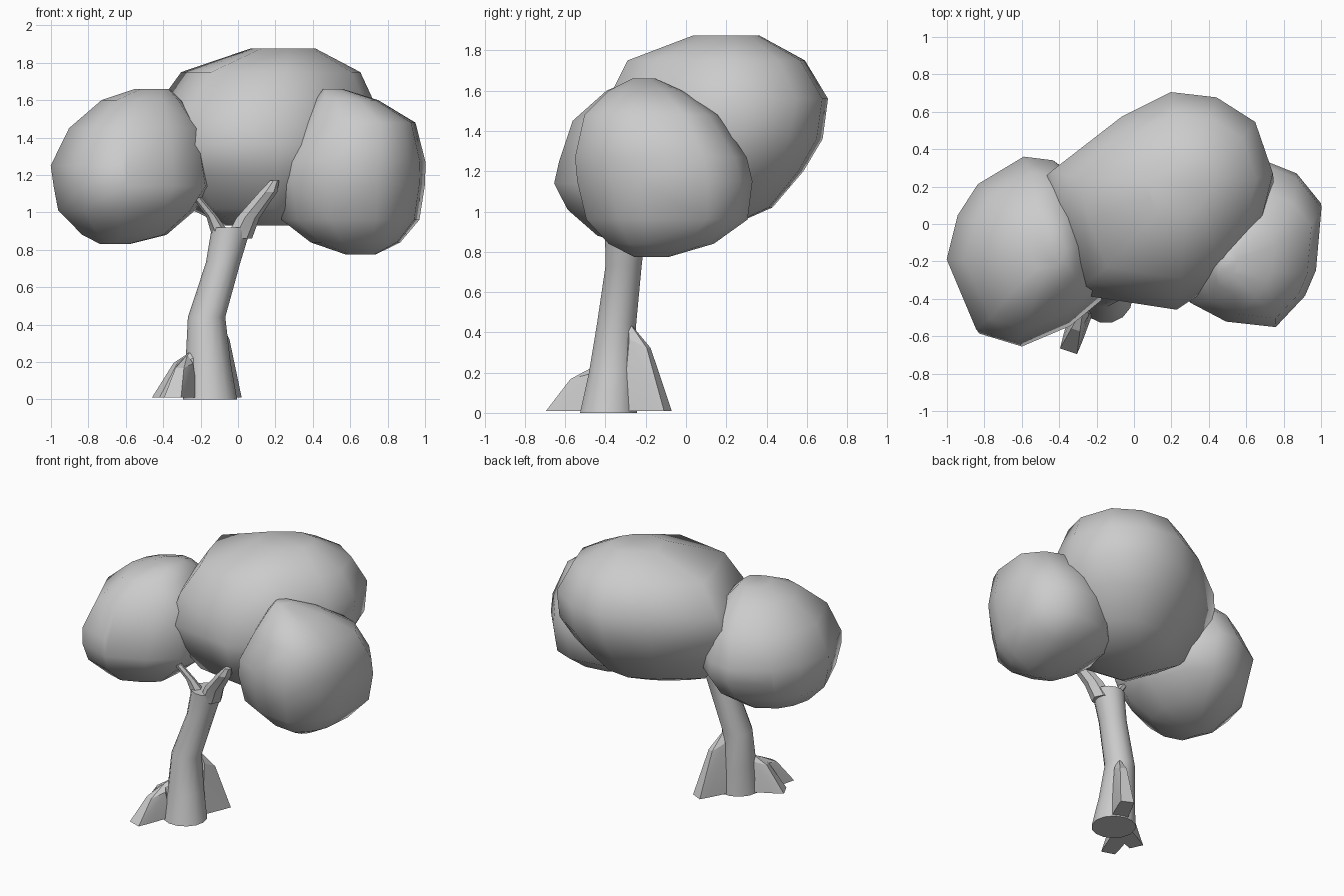
import bpy, bmesh, math
from mathutils import Vector


def finish(name, bm, angle):
    bmesh.ops.recalc_face_normals(bm, faces=bm.faces)
    me = bpy.data.meshes.new(name)
    bm.to_mesh(me)
    bm.free()
    me.shade_smooth()
    me.set_sharp_from_angle(angle=math.radians(angle))
    ob = bpy.data.objects.new(name, me)
    bpy.context.collection.objects.link(ob)
    return ob


def hull(name, points, angle):
    bm = bmesh.new()
    for p in points:
        bm.verts.new(p)
    bmesh.ops.convex_hull(bm, input=bm.verts)
    bmesh.ops.delete(bm, geom=[v for v in bm.verts if not v.link_faces], context='VERTS')
    return finish(name, bm, angle)


def canopy(name, centre, outline, levels):
    """Plan outline scaled and shifted at each level: (z, scale, dx, dy)."""
    cx, cy = centre
    pts = [(cx + dx + (x - cx) * s, cy + dy + (y - cy) * s, z)
           for z, s, dx, dy in levels for x, y in outline]
    return hull(name, pts, 75)


def tube(name, sections, sides, angle=50):
    """Horizontal rings (x, y, z, radius) joined into a limb."""
    bm = bmesh.new()
    rings = [[bm.verts.new((x + r * math.cos(2 * math.pi * i / sides),
                            y + r * math.sin(2 * math.pi * i / sides), z))
              for i in range(sides)] for x, y, z, r in sections]
    for a, b in zip(rings, rings[1:]):
        for i in range(sides):
            j = (i + 1) % sides
            bm.faces.new((a[i], a[j], b[j], b[i]))
    bm.faces.new(rings[0])
    bm.faces.new(rings[-1])
    return finish(name, bm, angle)


def root(name, start, tip, height, width):
    """Wedge buttress from the trunk to a tip on the ground."""
    base = Vector((start[0], start[1], 0))
    d = Vector((tip[0], tip[1], 0)) - base
    side = Vector((-d.y, d.x, 0)).normalized() * width
    up = Vector((0, 0, 1))
    pts = [base + d * 0.2 + up * height]
    for t, w, z in ((0.2, 1, 0.01), (0.3, 0.7, height * 0.8), (0.62, 0.4, height * 0.7),
                    (0.75, 0.9, 0.01), (1, 0.8, 0.01)):
        pts += [base + d * t + side * w * k + up * z for k in (-1, 1)]
    return hull(name, pts, 20)


# Foliage masses
canopy("middle_foliage", (0.13, 0.12),
       [(-0.50, 0.25), (-0.42, -0.05), (-0.29, -0.38), (0.0, -0.42), (0.23, -0.46), (0.5, -0.28),
        (0.70, 0.0), (0.76, 0.24), (0.66, 0.53), (0.44, 0.67), (0.18, 0.70), (-0.1, 0.56)],
       [(0.93, 0.32, 0.0, -0.08), (1.02, 0.62, 0, -0.05), (1.2, 0.85, 0, -0.03),
        (1.36, 0.98, 0, -0.01), (1.56, 0.94, 0.02, 0.04), (1.75, 0.76, 0.045, 0.03),
        (1.875, 0.28, 0.11, 0.08)])
canopy("left_foliage", (-0.58, -0.14),
       [(-1.0, -0.2), (-0.94, 0.04), (-0.83, 0.21), (-0.58, 0.36), (-0.42, 0.34), (-0.25, 0.2),
        (-0.15, -0.1), (-0.18, -0.4), (-0.35, -0.54), (-0.61, -0.65), (-0.84, -0.58)],
       [(0.83, 0.18, -0.08, -0.04), (0.88, 0.53, -0.03, -0.03), (1.01, 0.86, -0.02, -0.01),
        (1.14, 0.99, 0.01, -0.01), (1.25, 0.98, -0.01, 0.01), (1.45, 0.83, 0.025, 0),
        (1.6, 0.50, 0.06, 0), (1.66, 0.22, 0.12, 0)])
canopy("right_foliage", (0.62, -0.11),
       [(1.0, 0.1), (0.87, 0.26), (0.72, 0.32), (0.45, 0.28), (0.25, 0.1), (0.2, -0.2),
        (0.29, -0.42), (0.48, -0.52), (0.75, -0.55), (0.91, -0.38), (0.97, -0.24)],
       [(0.775, 0.20, 0.04, -0.06), (0.84, 0.60, 0.02, -0.01), (0.96, 0.92, 0.0, 0.02),
        (1.15, 1, 0, 0.01), (1.27, 0.98, 0.01, -0.01), (1.48, 0.76, 0.04, -0.06),
        (1.6, 0.42, -0.03, -0.09), (1.66, 0.13, -0.11, -0.10)])

# Curved trunk
tube("trunk", [(-0.15, -0.385, 0.0, 0.145), (-0.16, -0.365, 0.2, 0.12), (-0.168, -0.345, 0.44, 0.1),
               (-0.08, -0.31, 0.73, 0.092), (-0.035, -0.30, 0.92, 0.105)], 14)

# Forked branches
tube("right_branch", [(0.0, -0.31, 0.86, 0.075), (0.05, -0.335, 0.97, 0.065),
                      (0.16, -0.38, 1.11, 0.05), (0.195, -0.39, 1.17, 0.025)], 7, 20)
tube("left_branch", [(-0.08, -0.31, 0.86, 0.055), (-0.14, -0.34, 0.98, 0.03),
                     (-0.22, -0.37, 1.08, 0.025)], 6, 20)

# Buttress roots
root("front_root", (-0.25, -0.38), (-0.35, -0.68), 0.24, 0.06)
root("left_root", (-0.16, -0.37), (-0.44, -0.5), 0.28, 0.06)
root("back_root", (-0.14, -0.34), (-0.02, -0.09), 0.46, 0.055)
